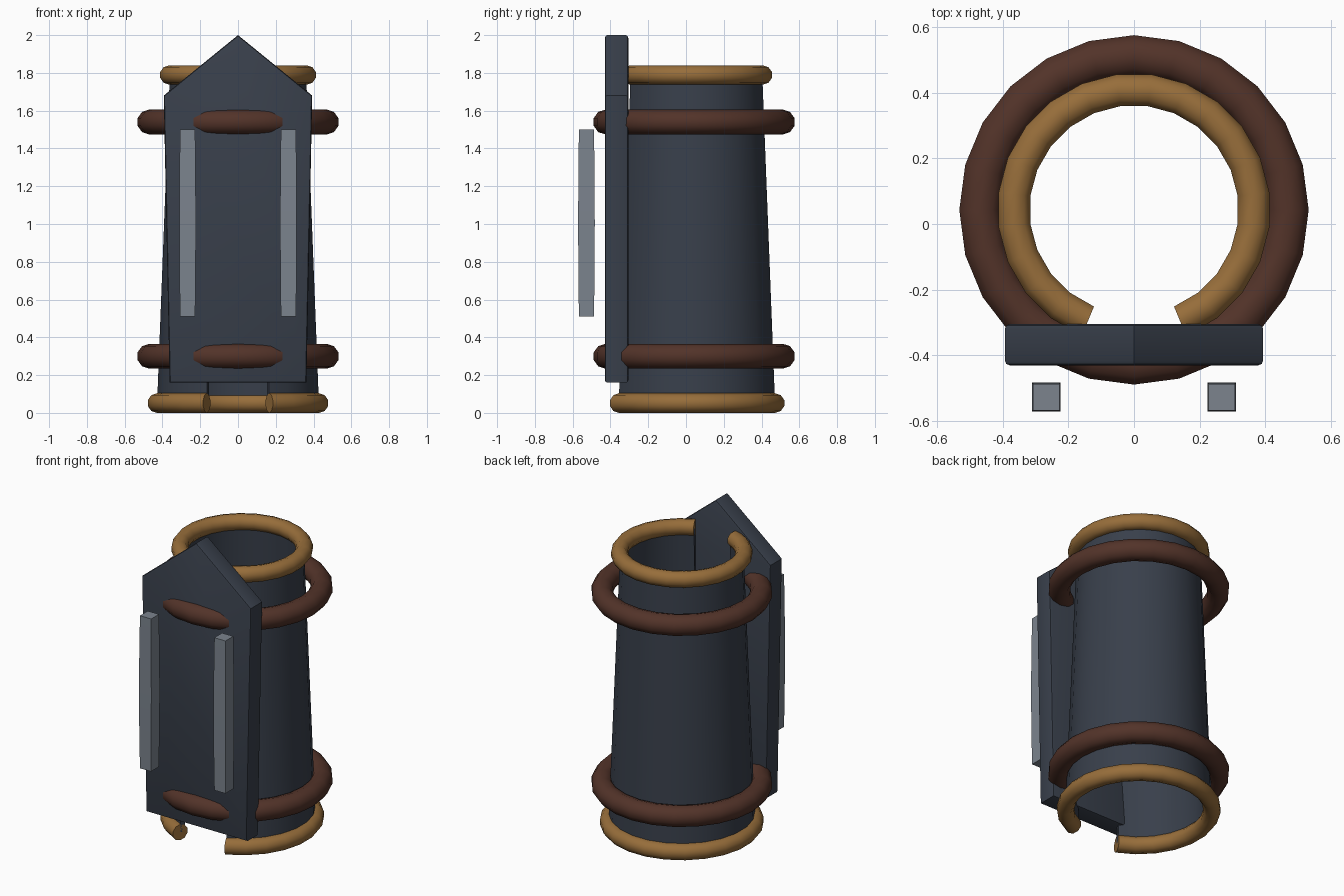
import bpy, bmesh, math
from math import sin, cos, pi, radians

if "Cube" in bpy.data.objects:
    bpy.data.objects.remove(bpy.data.objects["Cube"])

CY = 0.043             # y of the shell axis
GAP = radians(22.5)    # half opening angle at the front


def material(name, rgb):
    m = bpy.data.materials.new(name)
    m.diffuse_color = (*rgb, 1)
    m.use_nodes = True
    m.node_tree.nodes["Principled BSDF"].inputs["Base Color"].default_value = m.diffuse_color
    return m


SLATE = material("dark_slate", (0.04, 0.05, 0.07))
BROWN = material("brown_leather", (0.085, 0.033, 0.022))
GOLD = material("old_gold", (0.31, 0.155, 0.043))
STEEL = material("grey_steel", (0.20, 0.23, 0.27))


def finish(name, bm, mat, smooth=True):
    bmesh.ops.recalc_face_normals(bm, faces=bm.faces)
    me = bpy.data.meshes.new(name)
    bm.to_mesh(me)
    bm.free()
    me.materials.append(mat)
    ob = bpy.data.objects.new(name, me)
    bpy.context.collection.objects.link(ob)
    if smooth:
        bpy.ops.object.select_all(action='DESELECT')
        ob.select_set(True)
        bpy.context.view_layer.objects.active = ob
        bpy.ops.object.shade_smooth_by_angle(angle=radians(40))
    return ob


def sweep(name, profile, mat, gap, segs):
    """Revolve a closed (radius, z) profile round the shell axis, open at the front by gap."""
    bm = bmesh.new()
    closed = gap == 0
    rings = []
    for i in range(segs if closed else segs + 1):
        a = -pi / 2 + gap + (2 * pi - 2 * gap) * i / segs
        rings.append([bm.verts.new((r * cos(a), CY + r * sin(a), z)) for r, z in profile])
    n = len(profile)
    for i in range(segs):
        p, q = rings[i], rings[(i + 1) % len(rings)]
        for j in range(n):
            k = (j + 1) % n
            bm.faces.new((p[j], p[k], q[k], q[j]))
    if not closed:
        bm.faces.new(rings[0])
        bm.faces.new(rings[-1])
    return finish(name, bm, mat)


def circle(radius, z, r, n=10):
    return [(radius + r * sin(2 * pi * i / n), z + r * cos(2 * pi * i / n)) for i in range(n)]


# Tapered open shell
T = 0.03
sweep("shell", [(0.432, 0.052), (0.364, 1.79), (0.364 - T, 1.79), (0.432 - T, 0.052)],
      SLATE, GAP, 21)

# Gold rims at both ends of the shell
sweep("bottom_rim", circle(0.432, 0.052, 0.052), GOLD, GAP, 21)
sweep("top_rim", circle(0.367, 1.789, 0.051), GOLD, GAP, 21)

# Leather straps round shell and plate
for name, z in (("lower_strap", 0.30), ("upper_strap", 1.54)):
    sweep(name, circle(0.469, z, 0.066), BROWN, 0, 24)

# Pointed front plate
bm = bmesh.new()
outline = [(-0.362, 0.16), (0.362, 0.16), (0.393, 1.68), (0, 2.0), (-0.393, 1.68)]
face = bm.faces.new([bm.verts.new((x, -0.43, z)) for x, z in outline])
ext = bmesh.ops.extrude_face_region(bm, geom=[face])
bmesh.ops.translate(bm, vec=(0, 0.125, 0),
                    verts=[v for v in ext["geom"] if isinstance(v, bmesh.types.BMVert)])
bmesh.ops.recalc_face_normals(bm, faces=bm.faces)
rim = [e for e in bm.edges if abs(e.verts[0].co.y - e.verts[1].co.y) < 1e-4]
bmesh.ops.bevel(bm, geom=rim, offset=0.014, segments=2, profile=0.5, affect='EDGES')
finish("front_plate", bm, SLATE)

# Slightly bulging steel bars in front of the plate
for name, side in (("left_bar", -1), ("right_bar", 1)):
    bm = bmesh.new()
    levels = []
    for i in range(5):
        t = i / 4
        h = 0.040 + 0.004 * sin(pi * t)
        levels.append([bm.verts.new((side * 0.267 + sx * h, -0.527 + sy * h, 0.51 + 0.99 * t))
                       for sx, sy in ((-1, -1), (1, -1), (1, 1), (-1, 1))])
    for p, q in zip(levels, levels[1:]):
        for j in range(4):
            k = (j + 1) % 4
            bm.faces.new((p[j], p[k], q[k], q[j]))
    bm.faces.new(levels[0])
    bm.faces.new(levels[-1])
    finish(name, bm, STEEL)
